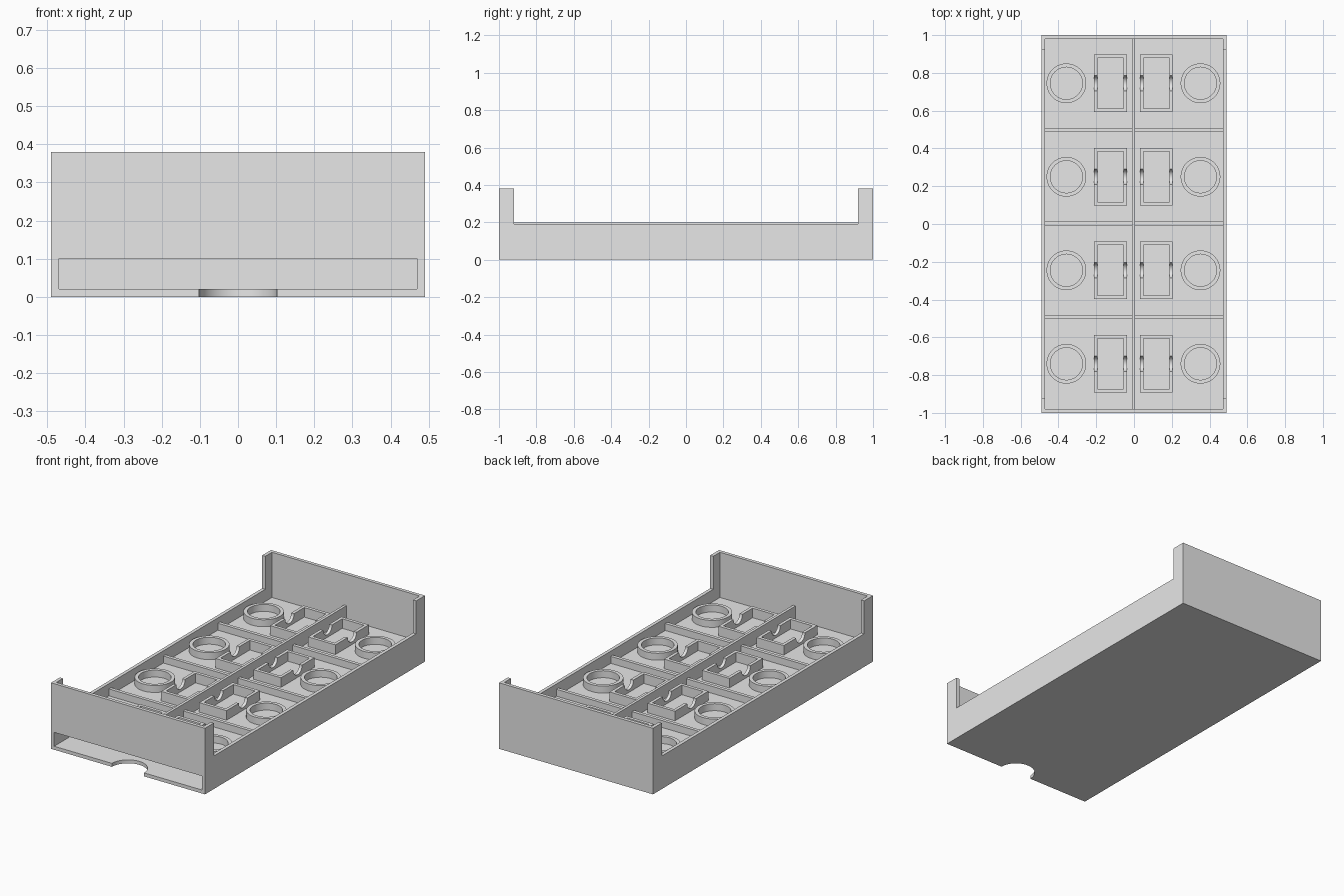
import bpy, bmesh, math
from mathutils import Matrix, Vector

if "Cube" in bpy.data.objects:
    bpy.data.objects.remove(bpy.data.objects["Cube"], do_unlink=True)

grey = bpy.data.materials.new("plain_grey")
grey.use_nodes = True
grey.diffuse_color = (0.8, 0.8, 0.8, 1)
grey.node_tree.nodes["Principled BSDF"].inputs["Base Color"].default_value = (0.8, 0.8, 0.8, 1)

DECK, WALL, RIM, LOW = 0.12, 0.02, 0.19, 0.16
HX, HY, TOP = 0.49, 1.0, 0.38
SINK = DECK - 0.005


def make(name, bm):
    bmesh.ops.recalc_face_normals(bm, faces=bm.faces)
    mesh = bpy.data.meshes.new(name)
    bm.to_mesh(mesh)
    bm.free()
    mesh.materials.append(grey)
    obj = bpy.data.objects.new(name, mesh)
    bpy.context.collection.objects.link(obj)
    return obj


def box(name, x, y, z):
    bm = bmesh.new()
    spans = (x, y, z)
    size = [b - a for a, b in spans]
    mid = [(a + b) / 2 for a, b in spans]
    bmesh.ops.create_cube(bm, size=1, matrix=Matrix.Translation(mid) @ Matrix.Diagonal((*size, 1)))
    return make(name, bm)


def cylinder(name, radius, depth, centre, axis="Z"):
    bm = bmesh.new()
    turn = Matrix.Rotation(math.pi / 2, 4, "Y") if axis == "X" else Matrix()
    bmesh.ops.create_cone(bm, cap_ends=True, segments=64, radius1=radius, radius2=radius,
                          depth=depth, matrix=Matrix.Translation(centre) @ turn)
    return make(name, bm)


def select(obj):
    bpy.ops.object.select_all(action="DESELECT")
    obj.select_set(True)
    bpy.context.view_layer.objects.active = obj


def cut(obj, *cutters):
    select(obj)
    for c in cutters:
        c.hide_render = True
        mod = obj.modifiers.new("cut", "BOOLEAN")
        mod.operation, mod.solver, mod.object = "DIFFERENCE", "EXACT", c
        bpy.ops.object.modifier_apply(modifier=mod.name)
        bpy.data.objects.remove(c, do_unlink=True)


def smooth(obj):
    select(obj)
    bpy.ops.object.shade_smooth_by_angle(angle=math.radians(30))


# Case: side profile with tall ends and low sides, extruded across the width
half = [(HY, 0), (HY, TOP), (0.92, TOP), (0.92, RIM)]
profile = half + [(-y, z) for y, z in reversed(half)]
bm = bmesh.new()
face = bm.faces.new([bm.verts.new((-HX, y, z)) for y, z in profile])
side = bmesh.ops.extrude_face_region(bm, geom=[face])
bmesh.ops.translate(bm, vec=Vector((2 * HX, 0, 0)),
                    verts=[v for v in side["geom"] if isinstance(v, bmesh.types.BMVert)])
case = make("case", bm)

# Open tray above, drawer slot below, thumb notch in the bottom sheet
inner_x, inner_y = (WALL - HX, HX - WALL), (WALL - HY, HY - WALL)
cut(case,
    box("tray_cutter", inner_x, inner_y, (DECK, 0.5)),
    box("slot_cutter", inner_x, (-1.1, HY - WALL), (WALL, 0.10)),
    cylinder("notch_cutter", 0.102, 0.1, (0, -HY, 0)))
smooth(case)

# Dividers
MID = -0.003
PITCH, MID_Y = 0.495, 0.0025
box("centre_divider", (MID - 0.008, MID + 0.008), inner_y, (SINK, 0.20))
for i in (-1, 0, 1):
    y = MID_Y + i * PITCH
    for tag, span in (("right", (inner_x[0], MID - 0.008)), ("left", (MID + 0.008, inner_x[1]))):
        box(f"cross_divider_{tag}_{i + 2}", span, (y - 0.01, y + 0.01), (SINK, LOW))

# Round cup rim, made once at the origin
cup = cylinder("cup_rim", 0.105, LOW - SINK, (0, 0, (LOW + SINK) / 2))
cut(cup, cylinder("cup_cutter", 0.085, 1, (0, 0, 0)))
smooth(cup)

# Rectangular holder with a rounded cradle across it
HOLD = 0.175
holder = box("holder", (-0.087, 0.087), (-0.152, 0.152), (SINK, HOLD))
cut(holder,
    box("holder_cutter", (-0.069, 0.069), (-0.133, 0.133), (0, 0.5)),
    cylinder("cradle_cutter", 0.04, 0.5, (0, 0, HOLD), "X"))
smooth(holder)

# Repeat both in every bay
for source, offset in ((cup, 0.355), (holder, 0.121)):
    for row in range(4):
        for sign, tag in ((-1, "right"), (1, "left")):
            copy = bpy.data.objects.new(f"{source.name}_{tag}_{row + 1}", source.data)
            copy.location = (MID + sign * offset, MID_Y + (row - 1.5) * PITCH, 0)
            bpy.context.collection.objects.link(copy)
    bpy.data.objects.remove(source, do_unlink=True)
